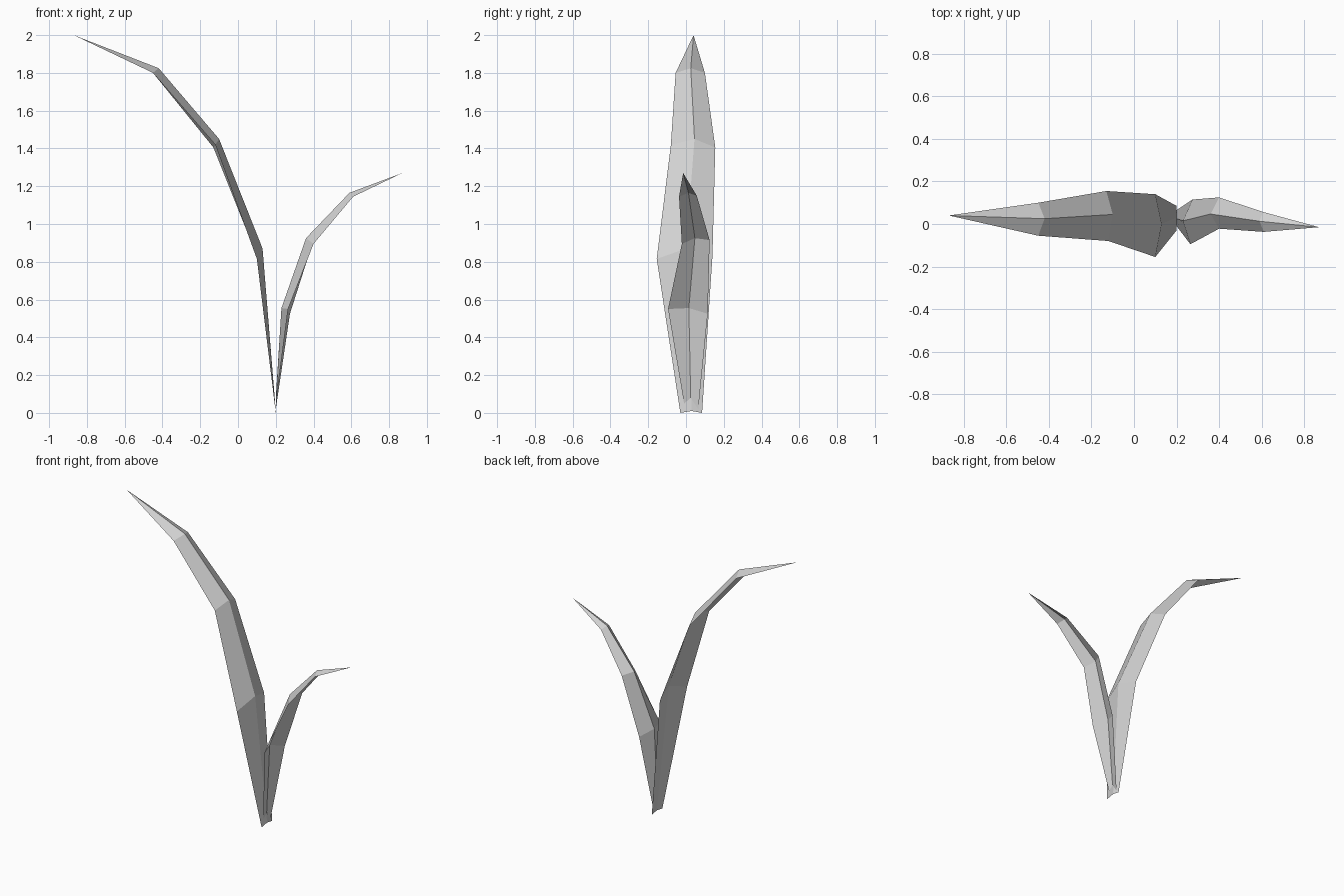
import bpy
import bmesh

cube = bpy.data.objects.get("Cube")
if cube:
    bpy.data.objects.remove(cube, do_unlink=True)

grey = bpy.data.materials.new("pale_grey")
grey.use_nodes = True
colour = (0.65, 0.65, 0.65, 1)
grey.diffuse_color = colour
grey.node_tree.nodes["Principled BSDF"].inputs["Base Color"].default_value = colour


def blade(name, rows, tip):
    """Folded open leaf: each row is front edge, midrib and back edge."""
    bm = bmesh.new()
    rings = [[bm.verts.new(p) for p in row] for row in rows]
    end = bm.verts.new(tip)
    for low, high in zip(rings, rings[1:]):
        for i in range(2):
            bm.faces.new((low[i], low[i + 1], high[i + 1], high[i]))
    # The last pair of faces closes to a point
    for i in range(2):
        bm.faces.new((rings[-1][i], rings[-1][i + 1], end))
    bmesh.ops.recalc_face_normals(bm, faces=bm.faces)
    mesh = bpy.data.meshes.new(name)
    bm.to_mesh(mesh)
    bm.free()
    mesh.materials.append(grey)
    obj = bpy.data.objects.new(name, mesh)
    bpy.context.collection.objects.link(obj)
    return obj


# Tall blade arching to the right
blade("tall_leaf", [
    [(0.2, -0.03, 0), (0.2, 0.03, 0.01), (0.2, 0.085, 0)],
    [(0.1, -0.155, 0.815), (0.13, 0, 0.87), (0.1, 0.14, 0.83)],
    [(-0.12, -0.08, 1.42), (-0.1, 0.045, 1.45), (-0.13, 0.155, 1.405)],
    [(-0.45, -0.055, 1.8), (-0.42, 0.025, 1.825), (-0.45, 0.1, 1.8)],
], (-0.87, 0.04, 2))

# Short blade arching to the left
blade("short_leaf", [
    [(0.2, -0.01, 0.05), (0.2, 0.025, 0.08), (0.2, 0.065, 0.02)],
    [(0.265, -0.095, 0.55), (0.23, 0.015, 0.555), (0.275, 0.115, 0.525)],
    [(0.4, -0.022, 0.895), (0.36, 0.047, 0.925), (0.4, 0.125, 0.915)],
    [(0.61, -0.037, 1.145), (0.59, 0.013, 1.165), (0.605, 0.057, 1.15)],
], (0.87, -0.015, 1.27))
